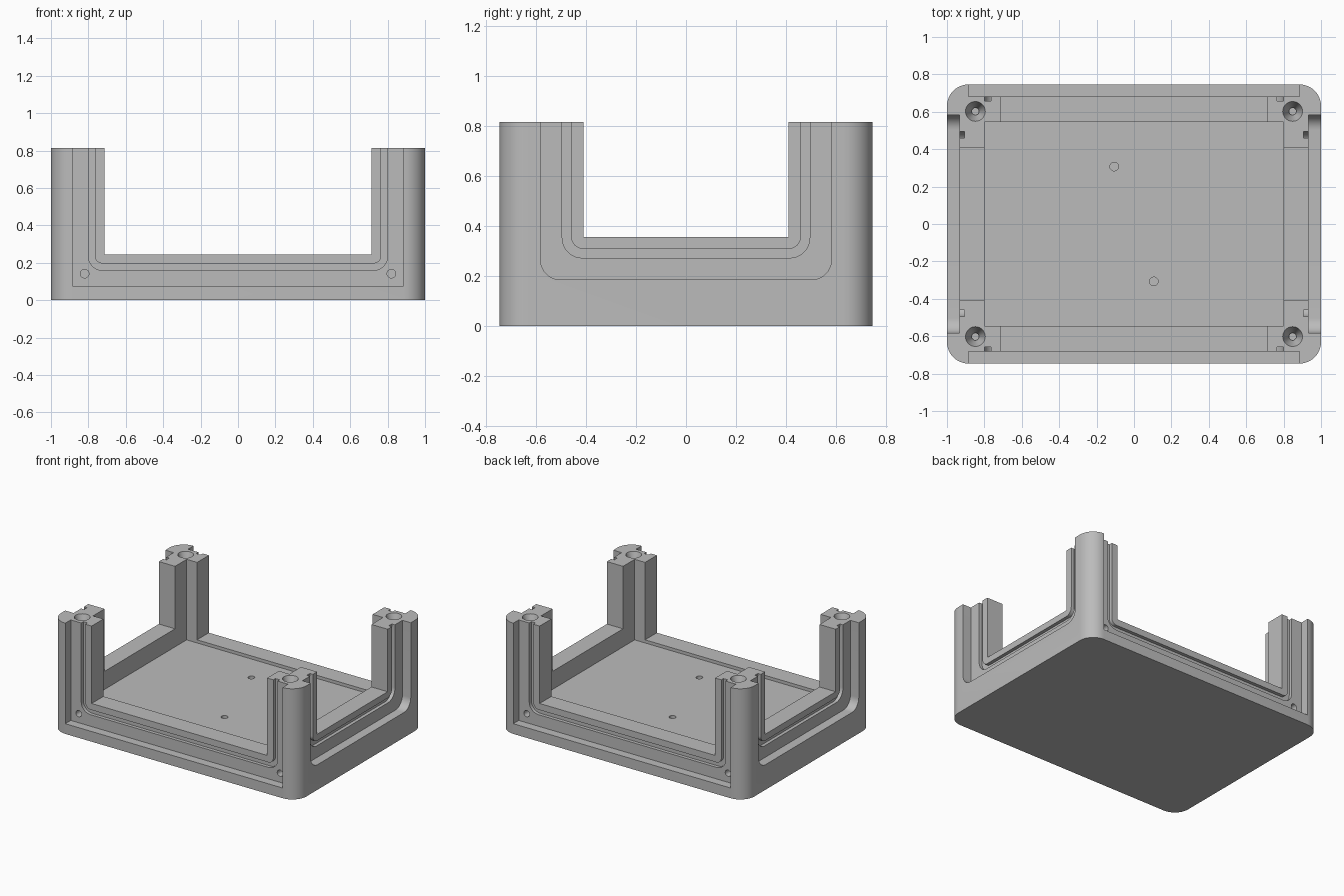
import bpy
import bmesh
import math
from mathutils import Matrix, Vector

if "Cube" in bpy.data.objects:
    bpy.data.objects.remove(bpy.data.objects["Cube"], do_unlink=True)

HX, HY, H = 1.0, 0.746, 0.815      # half length, half width, height
TOP = 1.0                          # cutters rise past the top

grey = bpy.data.materials.new("plain grey")
grey.use_nodes = True
colour = (0.5, 0.5, 0.5, 1)
grey.diffuse_color = colour
grey.node_tree.nodes["Principled BSDF"].inputs["Base Color"].default_value = colour


def add_object(name, bm):
    bmesh.ops.recalc_face_normals(bm, faces=bm.faces)
    mesh = bpy.data.meshes.new(name)
    bm.to_mesh(mesh)
    bm.free()
    mesh.materials.append(grey)
    obj = bpy.data.objects.new(name, mesh)
    bpy.context.collection.objects.link(obj)
    return obj


def prism(name, points, axis, d0, d1):
    """Extrude a 2D outline along an axis, from d0 to d1."""
    place = {"x": lambda u, v, d: (d, u, v),
             "y": lambda u, v, d: (u, d, v),
             "z": lambda u, v, d: (u, v, d)}[axis]
    bm = bmesh.new()
    face = bm.faces.new([bm.verts.new(place(u, v, d0)) for u, v in points])
    out = bmesh.ops.extrude_face_region(bm, geom=[face])
    verts = [g for g in out["geom"] if isinstance(g, bmesh.types.BMVert)]
    bmesh.ops.translate(bm, verts=verts, vec=Vector(place(0, 0, d1 - d0)))
    return add_object(name, bm)


def arc(cx, cy, r, start, steps=10):
    return [(cx + r * math.cos(math.radians(start + 90 * i / steps)),
             cy + r * math.sin(math.radians(start + 90 * i / steps)))
            for i in range(steps + 1)]


def u_line(half, low, r):
    """Open U from upper left, round the bottom, to upper right."""
    if r == 0:
        return [(-half, TOP), (-half, low), (half, low), (half, TOP)]
    return ([(-half, TOP)] + arc(r - half, low + r, r, 180)
            + arc(half - r, low + r, r, 270) + [(half, TOP)])


def cone(name, centre, axis, r1, r2, depth):
    bm = bmesh.new()
    bmesh.ops.create_cone(bm, cap_ends=True, segments=32,
                          radius1=r1, radius2=r2, depth=depth)
    turn = {"x": Matrix.Rotation(math.pi / 2, 4, "Y"),
            "y": Matrix.Rotation(math.pi / 2, 4, "X"),
            "z": Matrix.Identity(4)}[axis]
    bm.transform(Matrix.Translation(centre) @ turn)
    return add_object(name, bm)


def cut(target, cutter):
    mod = target.modifiers.new("cut", "BOOLEAN")
    mod.operation = "DIFFERENCE"
    mod.solver = "EXACT"
    mod.object = cutter
    bpy.context.view_layer.objects.active = target
    bpy.ops.object.modifier_apply(modifier=mod.name)
    bpy.data.objects.remove(cutter, do_unlink=True)


# Solid block with rounded upright corners
R = 0.115
outline = (arc(HX - R, HY - R, R, 0) + arc(R - HX, HY - R, R, 90)
           + arc(R - HX, R - HY, R, 180) + arc(HX - R, R - HY, R, 270))
frame = prism("enclosure_frame", outline, "z", 0, H)

# Inner cavity and the openings through each pair of walls
cut(frame, prism("cavity", [(-.8, -.545), (.8, -.545), (.8, .545), (-.8, .545)],
                 "z", .222, TOP))
cut(frame, prism("long_opening", u_line(.715, .245, 0), "y", -1.2, 1.2))
cut(frame, prism("short_opening", u_line(.41, .355, 0), "x", -1.2, 1.2))

# Panel recess, seal groove and screw holes on all four walls
walls = [
    dict(axis="y", face=.682, recess=(.885, .075, 0), outer=(.8, .16, .075),
         inner=(.765, .197, .04), hole=(.82, .142)),
    dict(axis="x", face=.932, recess=(.582, .185, .08), outer=(.495, .272, .08),
         inner=(.46, .308, .05), hole=(.512, .253)),
]
for w in walls:
    for s in (-1, 1):
        face, axis = w["face"], w["axis"]
        cut(frame, prism("recess", u_line(*w["recess"]), axis, s * face, s * 1.2))
        groove = u_line(*w["outer"]) + u_line(*w["inner"])[::-1]
        cut(frame, prism("groove", groove, axis, s * (face - .025), s * (face + .03)))
        for t in (-1, 1):
            u, v = t * w["hole"][0], w["hole"][1]
            centre = (s * face, u, v) if axis == "x" else (u, s * face, v)
            cut(frame, cone("screw_hole", centre, axis, .023, .023, .12))

# Tapered fastening holes in the post tops
for sx in (-1, 1):
    for sy in (-1, 1):
        x, y = sx * .848, sy * .602
        cut(frame, cone("post_taper", (x, y, H - .05), "z", .02, .053, .1002))
        cut(frame, cone("post_bore", (x, y, H - .2), "z", .018, .018, .3))

# Two small holes in the floor
for s in (-1, 1):
    cut(frame, cone("floor_hole", (-s * .106, s * .307, .222), "z", .023, .023, .12))

# Smooth rounded corners, crisp edges
bpy.ops.object.select_all(action="DESELECT")
frame.select_set(True)
bpy.context.view_layer.objects.active = frame
bpy.ops.object.shade_smooth_by_angle(angle=math.radians(30))
